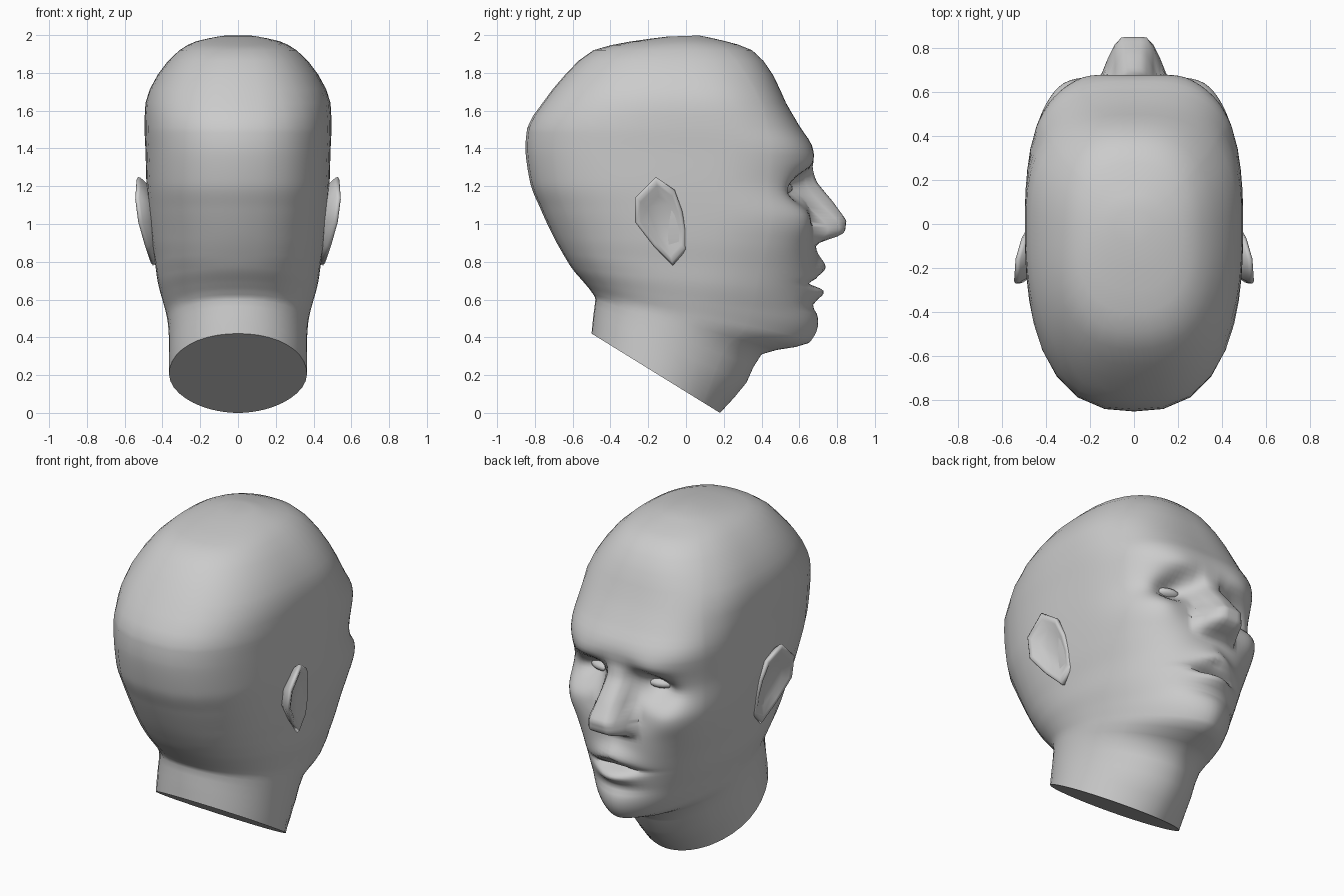
import bpy, bmesh, math
from math import sin, cos, radians, exp

cube = bpy.data.objects.get("Cube")
if cube:
    bpy.data.objects.remove(cube)

clay = bpy.data.materials.new("grey_clay")
clay.use_nodes = True
clay.diffuse_color = (0.6, 0.6, 0.6, 1)
clay.node_tree.nodes["Principled BSDF"].inputs["Base Color"].default_value = (0.6, 0.6, 0.6, 1)


def finish(bm, name, angle=60, mirror=False):
    bmesh.ops.recalc_face_normals(bm, faces=bm.faces)
    mesh = bpy.data.meshes.new(name)
    bm.to_mesh(mesh)
    bm.free()
    mesh.materials.append(clay)
    ob = bpy.data.objects.new(name, mesh)
    bpy.context.collection.objects.link(ob)
    bpy.ops.object.select_all(action='DESELECT')
    ob.select_set(True)
    bpy.context.view_layer.objects.active = ob
    bpy.ops.object.shade_smooth_by_angle(angle=radians(angle))
    if mirror:
        ob.modifiers.new("mirror", 'MIRROR')
    return ob


def bell(v, centre, below, above):
    d = v - centre
    return exp(-(d / (above if d > 0 else below)) ** 2)


def ramp(points, v):
    """Piecewise linear lookup."""
    if v <= points[0][0]:
        return points[0][1]
    for (a, p), (b, q) in zip(points, points[1:]):
        if v <= b:
            return p + (q - p) * (v - a) / (b - a)
    return points[-1][1]


# Key rings, neck to crown: front y, z, back y, z, half width, centre y,
# front squareness, back squareness
RINGS = [
    (.18, .00, -.50, .42, .365, -.15, 1.9, 2.1),
    (.32, .16, -.49, .52, .365, -.12, 1.9, 2.1),
    (.40, .31, -.48, .60, .37, -.06, 1.9, 2.2),
    (.65, .37, -.50, .64, .38, .00, 1.7, 2.3),
    (.70, .48, -.54, .69, .40, .00, 1.8, 2.3),
    (.685, .62, -.60, .76, .425, .00, 2.1, 2.3),
    (.69, .75, -.65, .84, .44, .00, 2.4, 2.4),
    (.685, .90, -.70, .93, .46, .00, 2.9, 2.4),
    (.66, 1.05, -.77, 1.08, .475, .00, 3.5, 2.5),
    (.645, 1.22, -.825, 1.22, .485, .00, 3.1, 2.6),
    (.675, 1.38, -.85, 1.40, .49, .00, 3.1, 2.6),
    (.60, 1.52, -.84, 1.51, .495, .00, 2.9, 2.6),
    (.53, 1.64, -.76, 1.64, .49, .00, 2.7, 2.6),
    (.46, 1.79, -.64, 1.79, .425, -.03, 2.5, 2.5),
    (.35, 1.92, -.49, 1.92, .31, -.04, 2.4, 2.5),
    (.20, 1.97, -.30, 1.965, .22, -.04, 2.3, 2.3),
    (.07, 1.998, -.10, 1.992, .09, -.02, 2.0, 2.0),
]
STEPS = [2, 2, 3, 5, 6, 10, 8, 9, 8, 8, 4, 2, 2, 2, 2, 2]


def slopes(column):
    d = [b - a for a, b in zip(column, column[1:])]
    inner = [2 * a * b / (a + b) if a * b > 0 else 0 for a, b in zip(d, d[1:])]
    return [d[0]] + inner + [d[-1]]


TANGENTS = list(zip(*[slopes(c) for c in zip(*RINGS)]))


def ring_at(i, t):
    h, k = t * t * (3 - 2 * t), 1 - t
    return [p + (q - p) * h + m * t * k * k - n * t * t * k
            for p, q, m, n in zip(RINGS[i], RINGS[i + 1], TANGENTS[i], TANGENTS[i + 1])]


NOSE_HEIGHT = [(.89, 0), (.905, .03), (.94, .14), (.96, .165), (1.02, .185),
               (1.12, .125), (1.22, .05), (1.3, .01), (1.37, 0)]
NOSE_WIDTH = [(.9, .15), (.98, .15), (1.1, .11), (1.25, .085)]


def face_relief(x, z):
    """Forward displacement for nose, eye sockets, cheekbones, lips and chin."""
    x = abs(x)
    wide = ramp(NOSE_WIDTH, z)
    side = min(1, max(0, (wide - x) / (wide * .65)))
    out = ramp(NOSE_HEIGHT, z) * side * (1.5 - .5 * side * side) / (1.5 - .5)
    out -= .115 * bell(x, .20, .085, .13) * bell(z, 1.19 - .2 * (x - .2), .075, .07)
    out += .02 * bell(x, .22, .12, .12) * bell(z, 1.32, .04, .06)
    out += .03 * bell(x, .33, .11, .10) * bell(z, 1.03, .12, .08)
    out += .05 * bell(x, 0, .12, .12) * bell(z, .77 - x * .25, .03, .06)
    out += .045 * bell(x, 0, .11, .11) * bell(z, .64, .04, .025)
    out -= .05 * bell(x, 0, .13, .13) * bell(z, .685, .013, .015)
    out -= .02 * bell(x, 0, .15, .15) * bell(z, .565, .03, .03)
    return out


# Head and neck: lofted rings with denser columns across the face
half = [2.5 * i for i in range(19)] + [45 + 9 * i for i in range(1, 16)]
angles = half + [-a for a in reversed(half[1:-1])]
samples = [(i, s / n) for i, n in enumerate(STEPS) for s in range(n)]
samples.append((len(STEPS) - 1, 1))

bm = bmesh.new()
loops = []
for i, t in samples:
    yf, zf, yb, zb, w, yc, nf, nb = ring_at(i, t)
    loop = []
    for a in angles:
        s, c = sin(radians(a)), cos(radians(a))
        depth, n = (yf - yc, nf) if c > 0 else (yc - yb, nb)
        r = (abs(s / w) ** n + abs(c / depth) ** n) ** (-1 / n)
        x, y = r * s, yc + r * c
        z = zf + (zb - zf) * (yf - y) / (yf - yb)
        if c > .5 and i > 2:
            y += face_relief(x, z)
        loop.append(bm.verts.new((x, y, z)))
    loops.append(loop)
count = len(angles)
for low, high in zip(loops, loops[1:]):
    for j in range(count):
        k = (j + 1) % count
        bm.faces.new((low[j], low[k], high[k], high[j]))
bm.faces.new(loops[0])
bm.faces.new(loops[-1])
finish(bm, "head")

# Ears: angular rim with a hollow and a thin back tucked into the head
OUTLINE = [(-.16, 1.25), (-.06, 1.18), (-.02, 1.07), (.0, .96), (.0, .86),
           (-.07, .78), (-.17, .88), (-.27, 1.01), (-.27, 1.14)]
bm = bmesh.new()


def ear_loop(scale, depth):
    pts = [(-.125 + (y + .125) * scale, 1.02 + (z - 1.02) * scale) for y, z in OUTLINE]
    return [bm.verts.new((.475 - .2 * y + .13 * (z - 1) - depth, y, z)) for y, z in pts]


ear = [ear_loop(.75, .07), ear_loop(.97, .025), ear_loop(1, .01),
       ear_loop(.93, 0), ear_loop(.8, .004), ear_loop(.55, .025)]
for a, b in zip(ear, ear[1:]):
    for j in range(len(a)):
        k = (j + 1) % len(a)
        bm.faces.new((a[j], a[k], b[k], b[j]))
bm.faces.new(ear[0])
bm.faces.new(ear[-1])
finish(bm, "ears", angle=75, mirror=True)

# Eyes: flattened balls set in the sockets
bm = bmesh.new()
bmesh.ops.create_uvsphere(bm, u_segments=16, v_segments=10, radius=1)
for v in bm.verts:
    x, y, z = v.co
    v.co = (.2 + x * .08, .508 + y * .055 - x * .015, 1.19 + z * .032)
finish(bm, "eyes", mirror=True)
